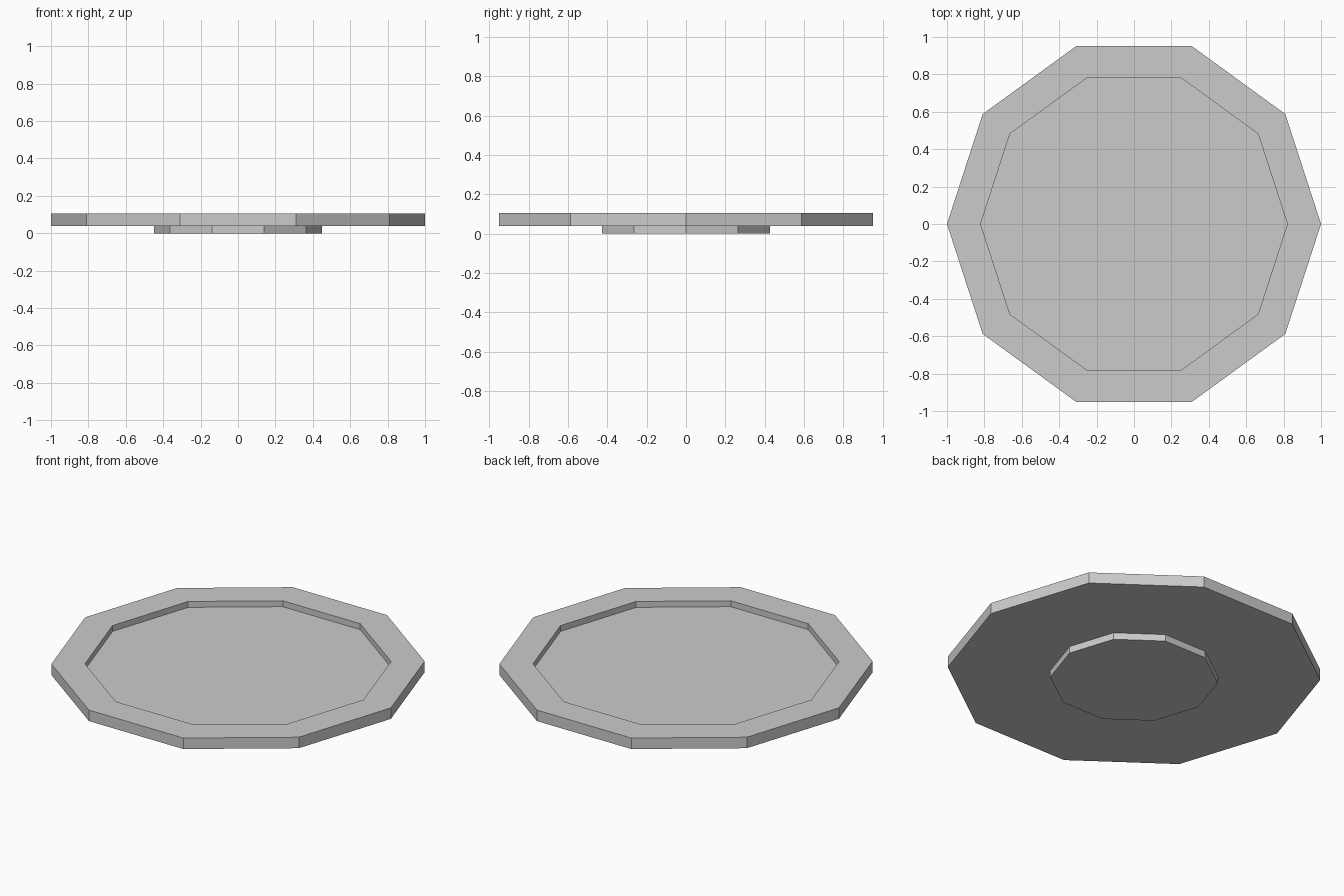
import bpy, bmesh
from math import cos, sin, tau

SIDES = 10

cube = bpy.data.objects.get("Cube")
if cube:
    bpy.data.objects.remove(cube, do_unlink=True)

grey = bpy.data.materials.new("light grey")
grey.use_nodes = True
colour = (0.6, 0.6, 0.6, 1)
grey.diffuse_color = colour
grey.node_tree.nodes["Principled BSDF"].inputs["Base Color"].default_value = colour


def ring(bm, radius, z):
    return [bm.verts.new((radius * cos(tau * i / SIDES), radius * sin(tau * i / SIDES), z))
            for i in range(SIDES)]


def lathe(name, profile):
    """Ten-sided closed solid from (radius, height) points, bottom to top."""
    bm = bmesh.new()
    rings = [ring(bm, r, z) for r, z in profile]
    for low, high in zip(rings, rings[1:]):
        for i in range(SIDES):
            j = (i + 1) % SIDES
            bm.faces.new((low[i], low[j], high[j], high[i]))
    bm.faces.new(rings[0][::-1])
    bm.faces.new(rings[-1])
    bmesh.ops.recalc_face_normals(bm, faces=bm.faces)
    mesh = bpy.data.meshes.new(name)
    bm.to_mesh(mesh)
    bm.free()
    mesh.materials.append(grey)
    obj = bpy.data.objects.new(name, mesh)
    bpy.context.collection.objects.link(obj)
    return obj


# Plate: underside, outer edge, flat rim, recess wall and recessed floor;
# the underside runs in to the foot, whose wall drops to the ground
lathe("plate", [(0.45, 0), (0.45, 0.04), (1, 0.04), (1, 0.105), (0.82, 0.105), (0.82, 0.07)])
